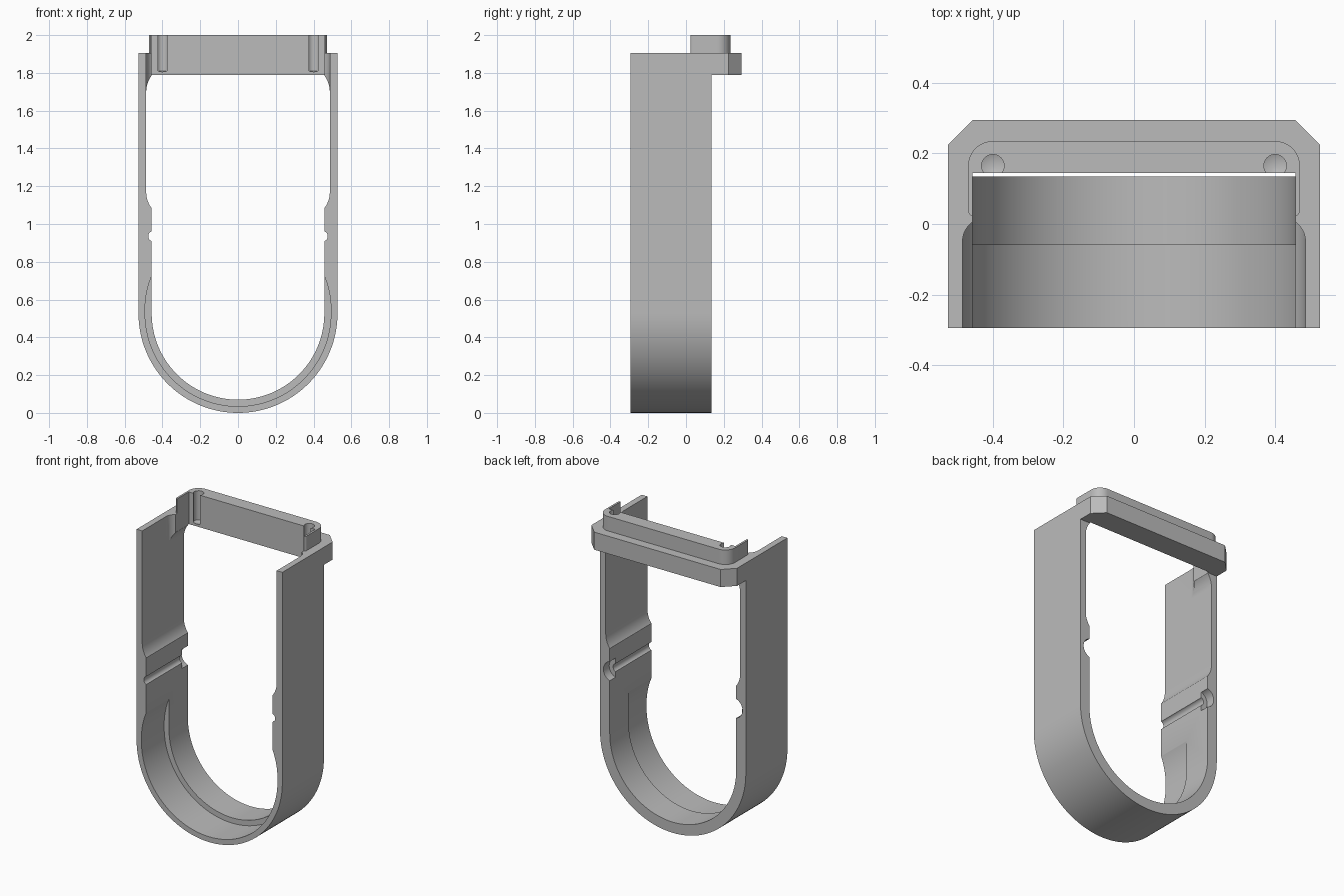
import bpy, bmesh
from math import sin, cos, asin, pi, radians
from mathutils import Matrix

cube = bpy.data.objects.get("Cube")
if cube:
    bpy.data.objects.remove(cube)

grey = bpy.data.materials.new("plain grey")
grey.use_nodes = True
colour = (0.5, 0.5, 0.5, 1)
grey.diffuse_color = colour
grey.node_tree.nodes["Principled BSDF"].inputs["Base Color"].default_value = colour

OUT, IN, RECESS, TOP = 0.527, 0.457, 0.486, 1.905
FRONT, BACK = -0.295, 0.135


def add_object(name, bm):
    bmesh.ops.recalc_face_normals(bm, faces=bm.faces)
    mesh = bpy.data.meshes.new(name)
    bm.to_mesh(mesh)
    bm.free()
    mesh.materials.append(grey)
    obj = bpy.data.objects.new(name, mesh)
    bpy.context.collection.objects.link(obj)
    return obj


def prism(name, points, axis, low, high):
    """Extrude an outline along y (points are x, z) or z (points are x, y)."""
    bm = bmesh.new()
    place = (lambda a, b: (a, low, b)) if axis == "y" else (lambda a, b: (a, b, low))
    face = bm.faces.new([bm.verts.new(place(*p)) for p in points])
    new = bmesh.ops.extrude_face_region(bm, geom=[face])["geom"]
    move = (0, high - low, 0) if axis == "y" else (0, 0, high - low)
    bmesh.ops.translate(bm, vec=move, verts=[g for g in new if isinstance(g, bmesh.types.BMVert)])
    return add_object(name, bm)


def rod(name, x, y, z, radius, length, tip=None, along_y=True):
    bm = bmesh.new()
    matrix = Matrix.Translation((x, y, z))
    if along_y:
        matrix = matrix @ Matrix.Rotation(pi / 2, 4, "X")
    bmesh.ops.create_cone(bm, cap_ends=True, segments=32, radius1=radius,
                          radius2=radius, depth=length, matrix=matrix)
    if tip:
        # pointed drill end
        bottom = min(bm.faces, key=lambda f: f.calc_center_median().z)
        bmesh.ops.poke(bm, faces=[bottom])
        min(bm.verts, key=lambda v: (round(v.co.x - x, 4) ** 2 + round(v.co.y - y, 4) ** 2)).co.z -= tip
    return add_object(name, bm)


def arc(cx, cy, r, start, end, steps):
    angles = [radians(start + (end - start) * i / steps) for i in range(steps + 1)]
    return [(cx + r * cos(a), cy + r * sin(a)) for a in angles]


def runout(x0, t0, x1, t1, steps=10):
    """Arc leaving the wall x0 tangentially at t0 and ending at x1, t1."""
    dx, dt = x0 - x1, t1 - t0
    r = (dx * dx + dt * dt) / (2 * dx)
    end = asin(dt / r)
    return [(x0 - r * (1 - cos(end * i / steps)), t0 + r * sin(end * i / steps))
            for i in range(steps + 1)]


def mirrored(half):
    """Complete a right half outline with its left half."""
    return half + [(-x, t) for x, t in reversed(half) if abs(x) > 1e-5]


def finish(obj, cutters):
    for cutter in cutters:
        mod = obj.modifiers.new("cut", "BOOLEAN")
        mod.operation, mod.solver, mod.object = "DIFFERENCE", "EXACT", cutter
    bpy.ops.object.select_all(action="DESELECT")
    obj.select_set(True)
    bpy.context.view_layer.objects.active = obj
    for mod in list(obj.modifiers):
        bpy.ops.object.modifier_apply(modifier=mod.name)
    bpy.ops.object.shade_smooth_by_angle(angle=radians(25))


# U-shaped band
outer = [(-OUT, TOP)] + arc(0, OUT, OUT, 180, 360, 64) + [(OUT, TOP)]
inner = [(IN, TOP)] + arc(0, OUT, IN, 360, 180, 64) + [(-IN, TOP)]
band = prism("u_band", outer + inner, "y", FRONT, BACK)

cutters = []
# wide shallow recess across both upper walls
window = runout(RECESS, 1.17, 0.45, 1.075)[::-1] + runout(RECESS, 1.70, 0.45, 1.795)
cutters.append(prism("wall_recess_cutter", mirrored(window), "y", -0.5, 0.5))
# the recess runs out through the top in front of the pads
mouth = [(RECESS, -0.5)] + runout(RECESS, -0.05, 0.45, 0.01)
cutters.append(prism("mouth_recess_cutter", mirrored(mouth), "z", 1.5, 2.2))
# stepped channel in the front of the lower curve
channel = arc(0, OUT, 0.492, -90, 0, 32) + runout(0.492, 0.55, 0.45, 0.74)
cutters.append(prism("channel_cutter", mirrored(channel), "y", -0.5, -0.06))
# pin grooves with wider seats at the back
for side in (-1, 1):
    cutters.append(rod("groove_cutter", side * 0.447, 0, 0.935, 0.028, 1))
    cutters.append(rod("pin_seat_cutter", side * 0.437, 0.175, 0.935, 0.066, 0.2))
finish(band, cutters)

# drilled holes that break through the inner face of the bar and lip
holes = [rod("hole_cutter", side * 0.4, 0.165, 2.01, 0.032, 0.4, tip=0.012, along_y=False)
         for side in (-1, 1)]

# chamfered rear bar
bar_half = [(IN, 0.144), (IN, BACK), (OUT, BACK), (OUT, 0.225), (0.457, 0.295)]
bar = prism("rear_bar", mirrored(bar_half), "z", 1.79, TOP)
finish(bar, holes)

# raised lip with rounded corners and thin side tabs
lip_half = ([(IN, 0.144), (IN, 0.024), (0.462, 0.024), (0.467, 0.028), (0.47, 0.034)]
            + arc(0.40, 0.165, 0.07, 0, 90, 12))
lip = prism("raised_lip", mirrored(lip_half), "z", TOP, 2.0)
finish(lip, holes)

for cutter in cutters + holes:
    bpy.data.objects.remove(cutter)
